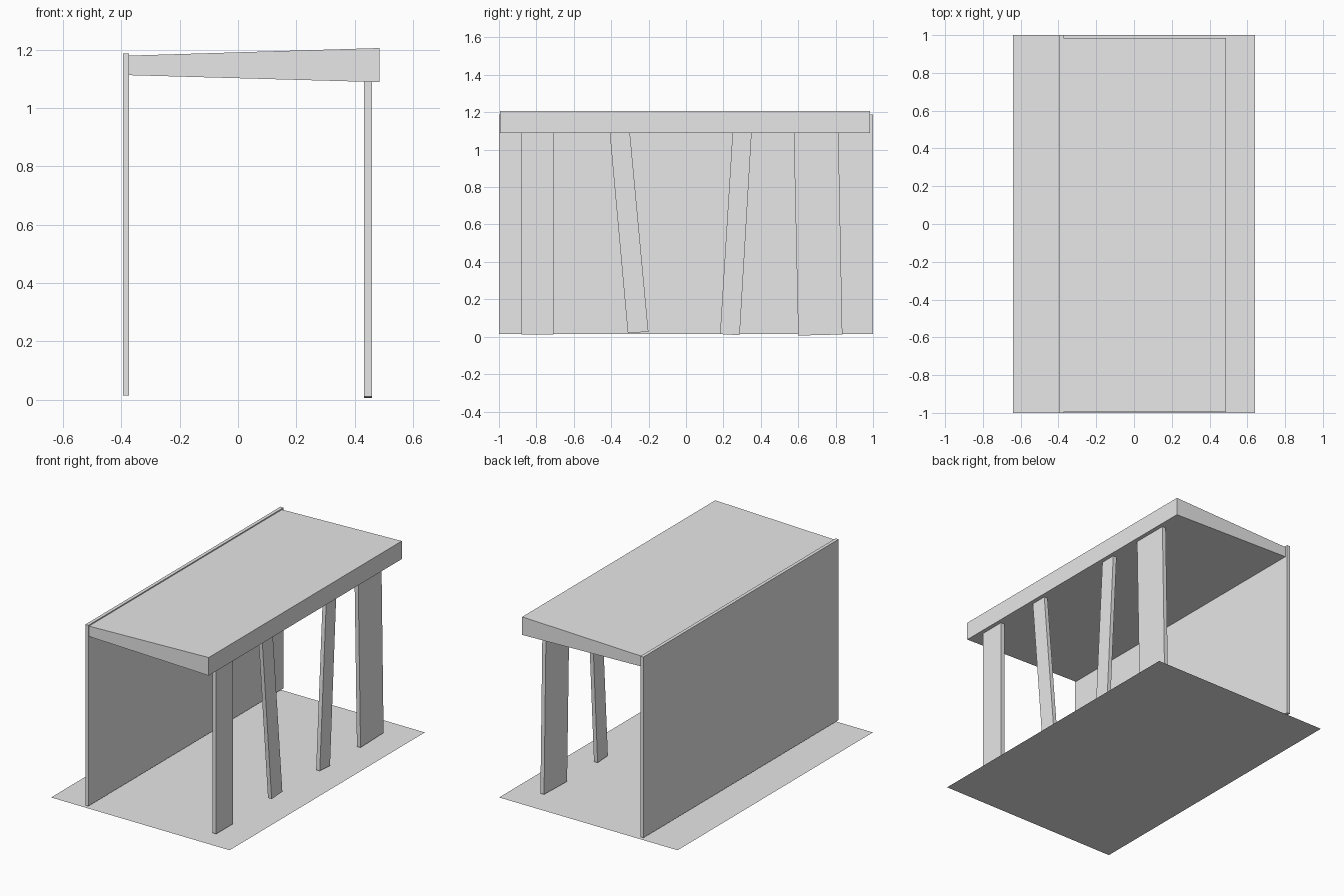
import bpy
import bmesh
from mathutils import Vector

cube = bpy.data.objects.get("Cube")
if cube:
    bpy.data.objects.remove(cube, do_unlink=True)

# Single plain grey finish
grey = bpy.data.materials.new("plain_grey")
grey.use_nodes = True
colour = (0.8, 0.8, 0.8, 1)
grey.diffuse_color = colour
grey.node_tree.nodes["Principled BSDF"].inputs["Base Color"].default_value = colour


def extruded(name, profile, offset):
    """Build a flat profile and, if offset is given, extrude it into a solid."""
    bm = bmesh.new()
    face = bm.faces.new([bm.verts.new(p) for p in profile])
    if offset:
        result = bmesh.ops.extrude_face_region(bm, geom=[face], use_keep_orig=True)
        moved = [g for g in result["geom"] if isinstance(g, bmesh.types.BMVert)]
        bmesh.ops.translate(bm, verts=moved, vec=Vector(offset))
        bmesh.ops.recalc_face_normals(bm, faces=bm.faces)
    mesh = bpy.data.meshes.new(name)
    bm.to_mesh(mesh)
    bm.free()
    mesh.materials.append(grey)
    obj = bpy.data.objects.new(name, mesh)
    bpy.context.scene.collection.objects.link(obj)
    return obj


# Ground sheet
W = 0.64
extruded("ground", [(-W, -1, 0), (W, -1, 0), (W, 1, 0), (-W, 1, 0)], None)

# Long back wall
L, R, B, T = -0.395, -0.373, 0.015, 1.187
extruded("wall", [(L, -1, B), (R, -1, B), (R, -1, T), (L, -1, T)], (0, 2, 0))

# Wedge roof, thicker at the open side
F, E = -0.994, 0.486
extruded("roof", [(R, F, 1.113), (E, F, 1.089), (E, F, 1.206), (R, F, 1.18)],
         (0, 1.978, 0))

# Leaning flat posts: bottom y pair, bottom z pair, top y pair
posts = {
    "post_front": ((-0.879, -0.708), (0.011, 0.011), (-0.879, -0.708)),
    "post_mid_front": ((-0.311, -0.201), (0.02, 0.026), (-0.408, -0.300)),
    "post_mid_back": ((0.182, 0.287), (0.014, 0.008), (0.249, 0.351)),
    "post_back": ((0.600, 0.836), (0.006, 0.012), (0.576, 0.815)),
}
X, TOP = 0.433, 1.092
for name, (foot, z, head) in posts.items():
    extruded(name, [(X, foot[0], z[0]), (X, foot[1], z[1]),
                    (X, head[1], TOP), (X, head[0], TOP)], (0.026, 0, 0))
